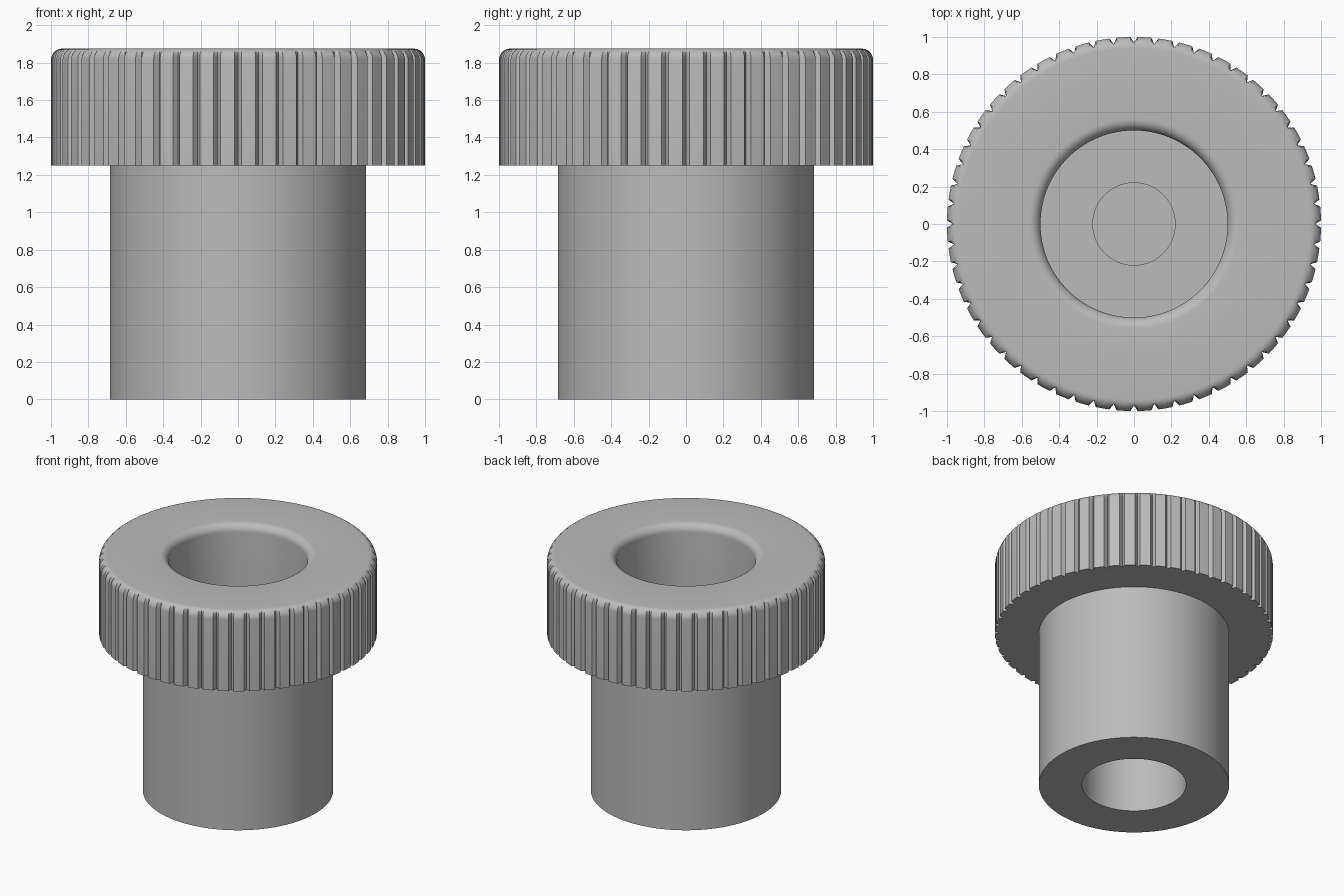
import bpy, bmesh
from math import sin, cos, pi, radians

cube = bpy.data.objects.get("Cube")
if cube:
    bpy.data.objects.remove(cube, do_unlink=True)

GROOVES = 56
PITCH = 2 * pi / GROOVES
TOP, FLANGE = 1.875, 1.25
FILLET = 0.06
GROOVE_FLOOR, GROOVE_HALF = 0.968, 0.019

# One flat grey
grey = bpy.data.materials.new("plain_grey")
grey.use_nodes = True
colour = (0.5, 0.5, 0.5, 1)
grey.diffuse_color = colour
grey.node_tree.nodes["Principled BSDF"].inputs["Base Color"].default_value = colour


def fillet(centre_r, start, end, steps=8):
    """Quarter round at the top edge, as (radius, height) points."""
    for i in range(steps + 1):
        a = radians(start + (end - start) * i / steps)
        yield centre_r + FILLET * cos(a), TOP - FILLET + FILLET * sin(a)


# Section through half the body: lower bore, shaft, head, upper bore
section = [(0, 0.65), (0.375, 0.65), (0.375, 0), (0.685, 0),
           (0.685, FLANGE), (0.9, FLANGE), (1, FLANGE)]
section += fillet(1 - FILLET, 0, 90)
section += fillet(0.5 + FILLET, 90, 180)
section += [(0.5, 0.9), (0.22, 0.9), (0.22, 0.82), (0, 0.82)]

# Angles around the axis, with the limit each sets on the radius
spokes = []
for g in range(GROOVES):
    for offset, limit in ((-GROOVE_HALF, 1), (0, GROOVE_FLOOR),
                          (GROOVE_HALF, 1), (PITCH / 2, 1)):
        spokes.append((g * PITCH + offset, limit))

# Spin the section, pressing the grooves into the rim
bm = bmesh.new()
rings = []
for a, limit in spokes:
    rings.append([bm.verts.new((min(r, limit) * cos(a), min(r, limit) * sin(a), z))
                  for r, z in section])
for k, ring in enumerate(rings):
    after = rings[(k + 1) % len(rings)]
    for i in range(len(section) - 1):
        bm.faces.new((ring[i], after[i], after[i + 1], ring[i + 1]))
bmesh.ops.remove_doubles(bm, verts=bm.verts, dist=0.00005)
bmesh.ops.recalc_face_normals(bm, faces=bm.faces)

mesh = bpy.data.meshes.new("grooved_knob")
bm.to_mesh(mesh)
bm.free()
mesh.materials.append(grey)
knob = bpy.data.objects.new("grooved_knob", mesh)
bpy.context.collection.objects.link(knob)

bpy.ops.object.select_all(action='DESELECT')
knob.select_set(True)
bpy.context.view_layer.objects.active = knob
bpy.ops.object.shade_smooth_by_angle(angle=radians(30))
